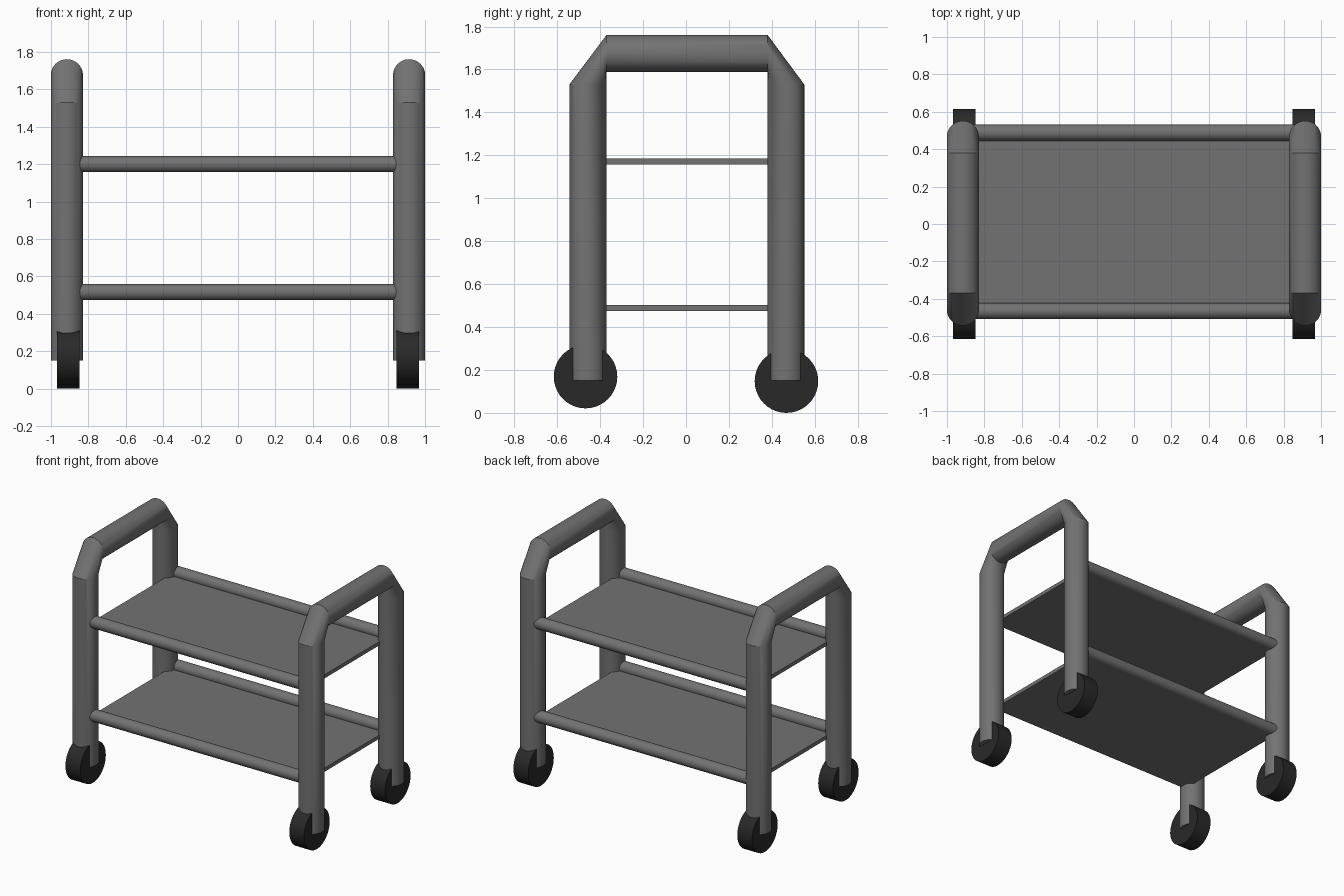
import bpy, bmesh, math
from mathutils import Vector, Matrix

if "Cube" in bpy.data.objects:
    bpy.data.objects.remove(bpy.data.objects["Cube"])

SEG = 40
POST_X, POST_R = 0.915, 0.086
FRONT_Y, BACK_Y = -0.457, 0.465


def material(name, grey):
    mat = bpy.data.materials.new(name)
    mat.diffuse_color = (grey, grey, grey, 1)
    mat.use_nodes = True
    mat.node_tree.nodes["Principled BSDF"].inputs["Base Color"].default_value = mat.diffuse_color
    return mat


metal = material("dark_grey_metal", 0.17)
rubber = material("black_rubber", 0.022)


def finish(bm, name, mat=metal):
    bmesh.ops.recalc_face_normals(bm, faces=bm.faces[:])
    me = bpy.data.meshes.new(name)
    bm.to_mesh(me)
    bm.free()
    ob = bpy.data.objects.new(name, me)
    bpy.context.collection.objects.link(ob)
    me.materials.append(mat)
    bpy.ops.object.select_all(action='DESELECT')
    ob.select_set(True)
    bpy.context.view_layer.objects.active = ob
    bpy.ops.object.shade_smooth_by_angle(angle=math.radians(30))
    return ob


def x_cylinder(name, center, radius, length, mat=metal):
    bm = bmesh.new()
    m = Matrix.Translation(center) @ Matrix.Rotation(math.pi / 2, 4, 'Y')
    bmesh.ops.create_cone(bm, cap_ends=True, segments=SEG, radius1=radius,
                          radius2=radius, depth=length, matrix=m)
    return finish(bm, name, mat)


def handle_frame(name, x):
    # (y, z, outward direction in the yz plane) for each ring along the tube
    rings = [(FRONT_Y, 0.15, (-1, 0)), (FRONT_Y, 1.53, (-1, 0)),
             (-0.37, 1.675, (0, 1)), (0.38, 1.675, (0, 1)),
             (BACK_Y, 1.53, (1, 0)), (BACK_Y, 0.15, (1, 0))]
    bm = bmesh.new()
    loops = []
    for y, z, (oy, oz) in rings:
        loop = []
        for i in range(SEG):
            t = 2 * math.pi * i / SEG
            u = POST_R * math.sin(t)
            loop.append(bm.verts.new((x + POST_R * math.cos(t), y + u * oy, z + u * oz)))
        loops.append(loop)
    for a, b in zip(loops, loops[1:]):
        for i in range(SEG):
            j = (i + 1) % SEG
            bm.faces.new((a[i], a[j], b[j], b[i]))
    bm.faces.new(loops[0])
    bm.faces.new(loops[-1])
    return finish(bm, name)


# Side frames and wheels
for side, sx in (("left", -1), ("right", 1)):
    handle_frame(f"{side}_handle_frame", sx * POST_X)
    for end, y, z in (("front", -0.468, 0.169), ("back", 0.468, 0.148)):
        x_cylinder(f"{side}_{end}_wheel", Vector((sx * 0.907, y, z)), 0.148, 0.12, rubber)

# Two shelves, each with a front and a back rail
for level, z in (("lower", 0.516), ("upper", 1.2)):
    for end, y in (("front", -0.465), ("back", 0.488)):
        x_cylinder(f"{level}_{end}_rail", Vector((0, y, z)), 0.043, 1.74)
    bm = bmesh.new()
    m = Matrix.Translation((0, 0.0125, z - 0.028)) @ Matrix.Diagonal((1.74, 0.955, 0.028, 1))
    bmesh.ops.create_cube(bm, size=1, matrix=m)
    finish(bm, f"{level}_shelf")
